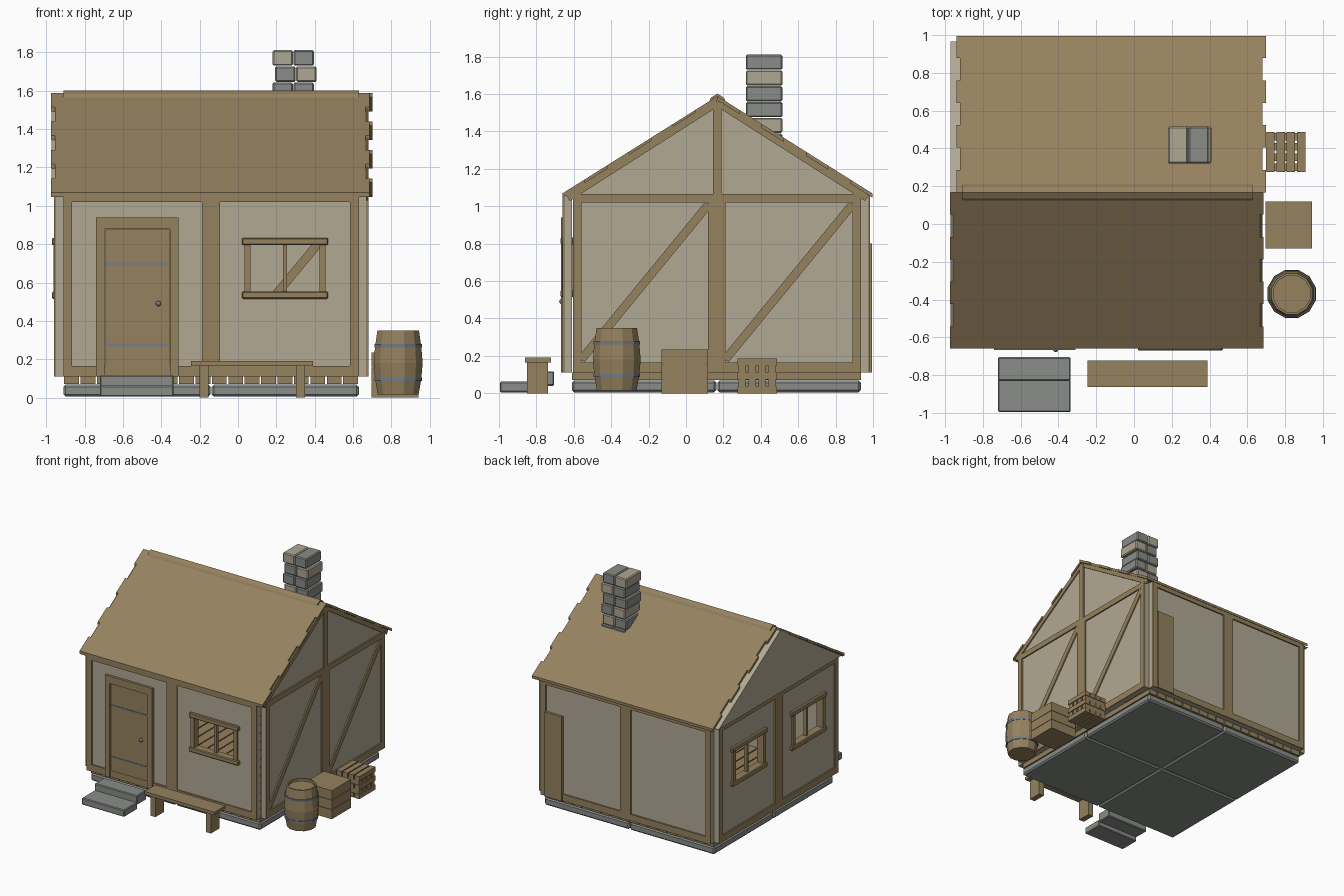
import bpy, bmesh, math
from mathutils import Vector

cube = bpy.data.objects.get("Cube")
if cube:
    bpy.data.objects.remove(cube, do_unlink=True)


def material(name, rgb):
    m = bpy.data.materials.new(name)
    m.use_nodes = True
    m.diffuse_color = (*rgb, 1)
    m.node_tree.nodes["Principled BSDF"].inputs["Base Color"].default_value = (*rgb, 1)
    return m


WOOD = material("brown wood", (0.30, 0.22, 0.112))
PLASTER = material("pale plaster", (0.44, 0.395, 0.295))
STONE = material("grey stone", (0.25, 0.265, 0.25))
LIGHT_STONE = material("pale stone", (0.43, 0.39, 0.295))
METAL = material("blue grey metal", (0.18, 0.21, 0.24))

# Wall frames: (along, outward distance, height) to world
FRAMES = {
    "front": lambda u, d, z: (u, -0.61 - d, z),
    "back": lambda u, d, z: (u, 0.935 + d, z),
    "right": lambda u, d, z: (0.63 + d, u, z),
    "left": lambda u, d, z: (-0.91 - d, u, z),
    "world_x": lambda u, d, z: (d, u, z),
}


def prism(name, side, outline, d0, d1, mat, bevel=0):
    """Extrude an (along, height) outline outward from d0 to d1."""
    f = FRAMES[side]
    bm = bmesh.new()
    a = [bm.verts.new(f(u, d0, z)) for u, z in outline]
    b = [bm.verts.new(f(u, d1, z)) for u, z in outline]
    bm.faces.new(a)
    bm.faces.new(b)
    for i in range(len(a)):
        j = (i + 1) % len(a)
        bm.faces.new((a[i], a[j], b[j], b[i]))
    bmesh.ops.recalc_face_normals(bm, faces=bm.faces)
    me = bpy.data.meshes.new(name)
    bm.to_mesh(me)
    bm.free()
    me.materials.append(mat)
    ob = bpy.data.objects.new(name, me)
    bpy.context.collection.objects.link(ob)
    if bevel:
        mod = ob.modifiers.new("bevel", "BEVEL")
        mod.width = bevel
        mod.segments = 1
    return ob


def plate(name, side, u0, u1, z0, z1, d0, d1, mat, bevel=0):
    return prism(name, side, [(u0, z0), (u1, z0), (u1, z1), (u0, z1)], d0, d1, mat, bevel)


def box(name, x0, x1, y0, y1, z0, z1, mat, bevel=0):
    return plate(name, "world_x", y0, y1, z0, z1, x0, x1, mat, bevel)


def brace(name, side, p, q, width, d0, d1):
    p, q = Vector(p), Vector(q)
    n = (q - p).orthogonal().normalized() * width / 2
    return prism(name, side, [p + n, q + n, q - n, p - n], d0, d1, WOOD)


BASE, TOP, SKIN, PROUD = 0.11, 1.06, 0.038, 0.05


def wall(side, start, windows=()):
    """Two plaster bays with timber framing and optional windows."""
    end, mid = start + 1.54, start + 0.77
    cursor = start
    for c in windows:
        l, r = c - 0.18, c + 0.18
        plate(side + "_plaster", side, cursor, l, BASE, TOP, 0, SKIN, PLASTER)
        plate(side + "_plaster_below", side, l, r, BASE, 0.545, 0, SKIN, PLASTER)
        plate(side + "_plaster_above", side, l, r, 0.805, TOP, 0, SKIN, PLASTER)
        cursor = r
        for s in (-1, 1):
            plate(side + "_window_jamb", side, c + s * 0.195 - 0.016, c + s * 0.195 + 0.016,
                  0.53, 0.82, -0.005, 0.052, WOOD)
        for z in (0.515, 0.795):
            plate(side + "_window_rail", side, c - 0.225, c + 0.225, z, z + 0.038,
                  -0.01, 0.06, WOOD, 0.006)
        plate(side + "_mullion", side, c - 0.011, c + 0.011, 0.55, 0.8, 0.01, 0.035, WOOD)
    plate(side + "_plaster", side, cursor, end, BASE, TOP, 0, SKIN, PLASTER)
    for u0, u1 in ((start, start + 0.045), (mid - 0.047, mid + 0.047), (end - 0.045, end)):
        plate(side + "_post", side, u0, u1, BASE, TOP, SKIN, PROUD, WOOD)
    for z0, z1 in ((BASE, 0.165), (1.02, 1.065)):
        plate(side + "_beam", side, start, end, z0, z1, SKIN, PROUD - 0.001, WOOD)


wall("front", -0.91, [0.245])
wall("back", -0.91)
wall("right", -0.605)
wall("left", -0.605, [-0.22, 0.55])

# Diagonal braces: outside on the right wall, inside on the back wall
for k in range(2):
    y, x = -0.57 + 0.77 * k, -0.87 + 0.77 * k
    brace("right_brace", "right", (y + 0.01, 0.18), (y + 0.69, 1.01), 0.045, SKIN, PROUD - 0.002)
    brace("back_inner_brace", "back", (x, 0.18), (x + 0.69, 1.01), 0.045, -0.012, 0)

# Gables
RIDGE = 0.168
gable = [(-0.63, 1.06), (0.965, 1.06), (RIDGE, 1.568)]
prism("right_gable", "right", gable, 0, SKIN, PLASTER)
prism("left_gable", "left", gable, 0, 0.062, PLASTER)
plate("gable_post", "right", 0.145, 0.191, 1.06, 1.55, SKIN, PROUD, WOOD)
for s in (-1, 1):
    brace("gable_rafter", "right", (RIDGE + s * 0.80, 1.045), (RIDGE, 1.555), 0.04, SKIN, PROUD - 0.002)

# Roof slopes made of rows with staggered ends
ROWS = 7


def roof_row(name, s, i, x0, x1):
    def at(t, lift):
        return (RIDGE + s * 0.828 * (1 - t), 1.047 + 0.52 * t + lift)
    t0, t1 = i / ROWS, (i + 1) / ROWS
    prism(name, "world_x", [at(t0, 0), at(t0, 0.022), at(t1, 0.022), at(t1, 0)], x0, x1, WOOD)


for i in range(ROWS):
    step = 0.02 * (i % 2)
    roof_row("front_roof_row", -1, i, -0.975 + step, 0.685 - step)
    roof_row("back_roof_row", 1, i, -0.94 + step, 0.70 - step)
prism("ridge_cap", "world_x", [(0.125, 1.565), (0.135, 1.582), (RIDGE, 1.602), (0.2, 1.582), (0.211, 1.565)],
      -0.91, 0.63, WOOD)
box("front_eave_board", -0.97, 0.63, -0.66, -0.645, 1.045, 1.068, WOOD)

# Foundation and floor planks
for x0, x1 in ((-0.91, -0.143), (-0.137, 0.63)):
    for y0, y1 in ((-0.61, 0.162), (0.168, 0.935)):
        box("foundation_slab", x0, x1, y0, y1, 0.005, 0.068, STONE, 0.012)
for i in range(18):
    x = -0.91 + i * 1.54 / 18
    box("floor_plank", x + 0.004, x + 0.081, -0.61, 0.935, 0.07, 0.11, WOOD)

# Door with frame, straps and knob
for u0, u1, z0, z1 in ((-0.74, -0.695, BASE, 0.88), (-0.355, -0.31, BASE, 0.88), (-0.74, -0.31, 0.88, 0.94)):
    plate("door_frame", "front", u0, u1, z0, z1, SKIN, 0.058, WOOD)
plate("door", "front", -0.692, -0.358, 0.165, 0.877, SKIN, 0.046, WOOD)
for z in (0.275, 0.697):
    plate("door_strap", "front", -0.692, -0.358, z - 0.008, z + 0.008, 0.046, 0.05, METAL)
bpy.ops.mesh.primitive_uv_sphere_add(segments=12, ring_count=8, radius=0.014, location=(-0.415, -0.664, 0.49))
knob = bpy.context.object
knob.name = "door_knob"
knob.data.materials.append(METAL)
bpy.ops.object.shade_smooth()

# Board leaning flat against the back wall
plate("back_board", "back", 0.43, 0.585, BASE, 0.8, SKIN, 0.06, WOOD)

# Stone steps
box("lower_step", -0.72, -0.335, -0.995, -0.825, 0.005, 0.062, STONE, 0.006)
box("upper_step", -0.72, -0.335, -0.83, -0.705, 0.04, 0.117, STONE, 0.006)

# Bench
box("bench_seat", -0.245, 0.39, -0.862, -0.722, 0.165, 0.19, WOOD)
for x in (-0.2, 0.303):
    box("bench_leg", x, x + 0.047, -0.85, -0.738, 0, 0.165, WOOD)

# Chimney of paired blocks
for i in range(6):
    z = 1.73 - i * 0.0845
    x = 0.18 + 0.014 * (i % 2)
    left = LIGHT_STONE if i in (0, 3) else STONE
    right = LIGHT_STONE if i in (1, 4) else STONE
    for k, mat in enumerate((left, right)):
        box("chimney_block", x + k * 0.109, x + k * 0.109 + 0.106, 0.32, 0.515, z, z + 0.081, mat, 0.007)


# Barrel with hoops and a sunken lid
def lathe(name, profile, mat):
    bm = bmesh.new()
    rings = []
    for r, z in profile:
        rings.append([bm.verts.new((0.835 + r * math.cos(a), -0.37 + r * math.sin(a), z))
                      for a in (math.tau * (k + 0.5) / 12 for k in range(12))])
    for a, b in zip(rings, rings[1:]):
        for k in range(12):
            j = (k + 1) % 12
            bm.faces.new((a[k], a[j], b[j], b[k]))
    bm.faces.new(rings[0])
    bm.faces.new(rings[-1])
    bmesh.ops.recalc_face_normals(bm, faces=bm.faces)
    me = bpy.data.meshes.new(name)
    bm.to_mesh(me)
    bm.free()
    me.materials.append(mat)
    bpy.context.collection.objects.link(bpy.data.objects.new(name, me))


lathe("barrel", [(0.11, 0.015), (0.125, 0.1), (0.132, 0.18), (0.125, 0.265), (0.112, 0.35),
                 (0.1, 0.35), (0.1, 0.33)], WOOD)
for z in (0.095, 0.27):
    lathe("barrel_hoop", [(0.128, z - 0.009), (0.129, z + 0.009)], METAL)

# Crate of stacked boards
for i in range(3):
    z = i * 0.079
    box("crate_board", 0.695, 0.942, -0.13, 0.118, z, z + 0.076, WOOD)
box("crate_core", 0.70, 0.937, -0.125, 0.113, 0.005, 0.23, WOOD)

# Firewood in crossed layers
for layer in range(5):
    z = layer * 0.037
    for k in range(4):
        o = k * 0.054
        if layer % 2:
            box("firewood", 0.70, 0.90, 0.28 + o, 0.32 + o, z, z + 0.037, WOOD)
        else:
            box("firewood", 0.70 + o, 0.745 + o, 0.275, 0.487, z, z + 0.037, WOOD)
